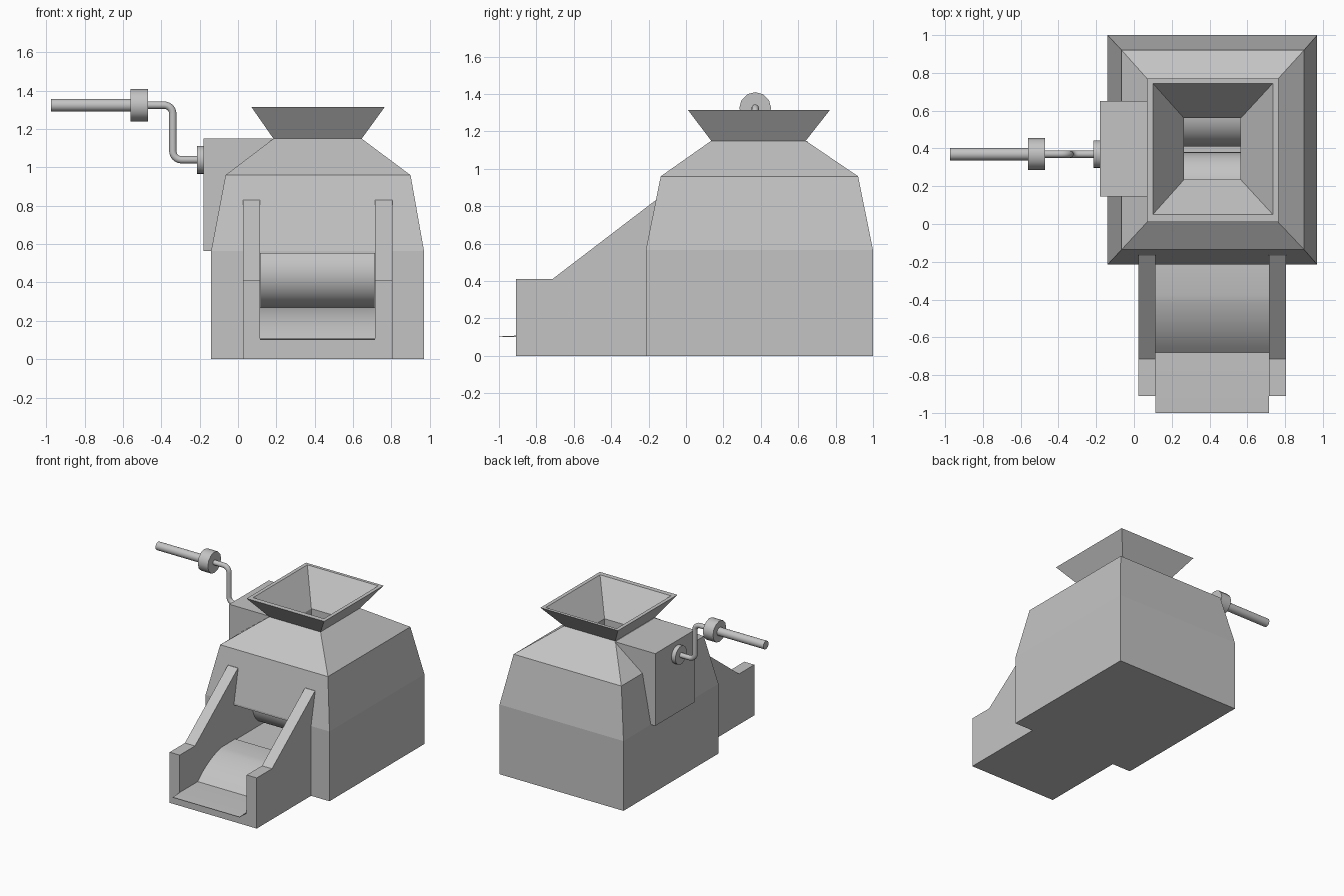
import bpy, bmesh, math
from mathutils import Vector, Matrix

if "Cube" in bpy.data.objects:
    bpy.data.objects.remove(bpy.data.objects["Cube"])

grey = bpy.data.materials.new("plain grey")
grey.diffuse_color = (0.55, 0.55, 0.55, 1)
grey.use_nodes = True
grey.node_tree.nodes["Principled BSDF"].inputs["Base Color"].default_value = grey.diffuse_color


def finish(name, bm):
    bmesh.ops.recalc_face_normals(bm, faces=bm.faces)
    me = bpy.data.meshes.new(name)
    bm.to_mesh(me)
    bm.free()
    me.materials.append(grey)
    ob = bpy.data.objects.new(name, me)
    bpy.context.collection.objects.link(ob)
    return ob


def select(ob):
    bpy.ops.object.select_all(action='DESELECT')
    ob.select_set(True)
    bpy.context.view_layer.objects.active = ob


def smooth(ob, angle=35):
    select(ob)
    bpy.ops.object.shade_smooth_by_angle(angle=math.radians(angle))


def loft(name, rings):
    """Closed solid through rectangles (z, x0, x1, y0, y1)."""
    bm = bmesh.new()
    loops = [[bm.verts.new(p) for p in ((a, c, z), (b, c, z), (b, d, z), (a, d, z))]
             for z, a, b, c, d in rings]
    for lo, hi in zip(loops, loops[1:]):
        for i in range(4):
            j = (i + 1) % 4
            bm.faces.new((lo[i], lo[j], hi[j], hi[i]))
    bm.faces.new(loops[0][::-1])
    bm.faces.new(loops[-1])
    return finish(name, bm)


def prism(name, x0, x1, profile):
    """Side profile of (y, z) points extruded along x."""
    bm = bmesh.new()
    a = [bm.verts.new((x0, y, z)) for y, z in profile]
    b = [bm.verts.new((x1, y, z)) for y, z in profile]
    bm.faces.new(a)
    bm.faces.new(b[::-1])
    for i in range(len(a)):
        j = (i + 1) % len(a)
        bm.faces.new((a[i], b[i], b[j], a[j]))
    return finish(name, bm)


def rod_x(name, x0, x1, y, z, r, sides):
    """Cylinder lying along x."""
    bm = bmesh.new()
    m = Matrix.Translation(((x0 + x1) / 2, y, z)) @ Matrix.Rotation(math.pi / 2, 4, 'Y')
    bmesh.ops.create_cone(bm, cap_ends=True, segments=sides, radius1=r, radius2=r,
                          depth=x1 - x0, matrix=m)
    ob = finish(name, bm)
    smooth(ob)
    return ob


def cut(ob, cutter):
    mod = ob.modifiers.new("cut", 'BOOLEAN')
    mod.operation = 'DIFFERENCE'
    mod.solver = 'EXACT'
    mod.object = cutter
    select(ob)
    bpy.ops.object.modifier_apply(modifier=mod.name)


# Tapered housing and flared hopper
housing = loft("housing", [(0, -0.14, 0.97, -0.215, 1.0), (0.565, -0.14, 0.97, -0.215, 1.0),
                           (0.96, -0.065, 0.90, -0.135, 0.92), (1.15, 0.185, 0.645, 0.135, 0.64)])
hopper = loft("hopper", [(1.15, 0.185, 0.645, 0.135, 0.64), (1.315, 0.07, 0.765, 0.01, 0.77)])

# Funnel opening through the hopper, and the roller chamber with its front mouth
funnel = loft("funnel_cutter", [(0.55, 0.265, 0.565, 0.235, 0.56), (1.075, 0.265, 0.565, 0.235, 0.56),
                                (1.335, 0.086, 0.749, 0.035, 0.76)])
chamber = prism("chamber_cutter", 0.115, 0.715,
                [(-0.4, 0.262), (-0.4, 0.55), (-0.1, 0.55), (-0.02, 0.66), (0.8, 0.66), (0.8, 0.262)])
cut(housing, funnel)
cut(housing, chamber)
cut(hopper, funnel)
for c in (funnel, chamber):
    bpy.data.objects.remove(c)

# Pair of crushing rollers
for name, y in (("front_roller", 0.2), ("rear_roller", 0.59)):
    rod_x(name, 0.117, 0.713, y, 0.45, 0.18, 48)

# Chute side walls
for name, x in (("left_chute_wall", 0.025), ("right_chute_wall", 0.715)):
    prism(name, x, x + 0.09, [(-0.91, 0), (-0.91, 0.41), (-0.715, 0.41), (-0.165, 0.83),
                              (-0.12, 0.83), (-0.12, 0)])

# Chute floor: flat tray with thin lip, curved ramp and level top
a0, a1 = math.radians(47), math.radians(12)
raw = [(math.sin(a0) - math.sin(a0 + (a1 - a0) * i / 8),
        math.cos(a0 + (a1 - a0) * i / 8) - math.cos(a0)) for i in range(9)]
sy, sz = 0.305 / raw[-1][0], 0.162 / raw[-1][1]
ramp = [(-0.68 + u * sy, 0.108 + v * sz) for u, v in raw]
floor = prism("chute_floor", 0.115, 0.715,
              [(-0.2, 0), (-0.91, 0), (-0.91, 0.1), (-1.0, 0.1), (-1.0, 0.104), (-0.91, 0.108)]
              + ramp + [(-0.2, 0.27)])
smooth(floor, 15)

# Gearbox on the side
prism("gearbox", -0.18, 0.18, [(0.145, 0.565), (0.65, 0.565), (0.65, 1.15), (0.145, 1.15)])

# Crank: hub, bent arm, collar and grip
CY = 0.37
rod_x("crank_hub", -0.215, -0.175, CY, 1.04, 0.073, 24)
rod_x("crank_collar", -0.56, -0.47, CY, 1.325, 0.085, 12)
rod_x("crank_grip", -0.975, -0.55, CY, 1.325, 0.033, 20)

R = 0.045
path = [(-0.2, 1.04)]
path += [(-0.34 + R - R * math.sin(t), 1.04 + R - R * math.cos(t))
         for t in (math.pi / 2 * i / 6 for i in range(7))]
path += [(-0.34 - R + R * math.cos(t), 1.325 - R + R * math.sin(t))
         for t in (math.pi / 2 * i / 6 for i in range(7))]
path += [(-0.5, 1.325)]
cu = bpy.data.curves.new("crank_arm", 'CURVE')
cu.dimensions = '3D'
cu.bevel_depth = 0.02
cu.bevel_resolution = 3
cu.use_fill_caps = True
sp = cu.splines.new('POLY')
sp.points.add(len(path) - 1)
for p, (x, z) in zip(sp.points, path):
    p.co = (x, CY, z, 1)
cu.materials.append(grey)
arm = bpy.data.objects.new("crank_arm", cu)
bpy.context.collection.objects.link(arm)
select(arm)
bpy.ops.object.convert(target='MESH')
smooth(bpy.context.view_layer.objects.active, 50)
